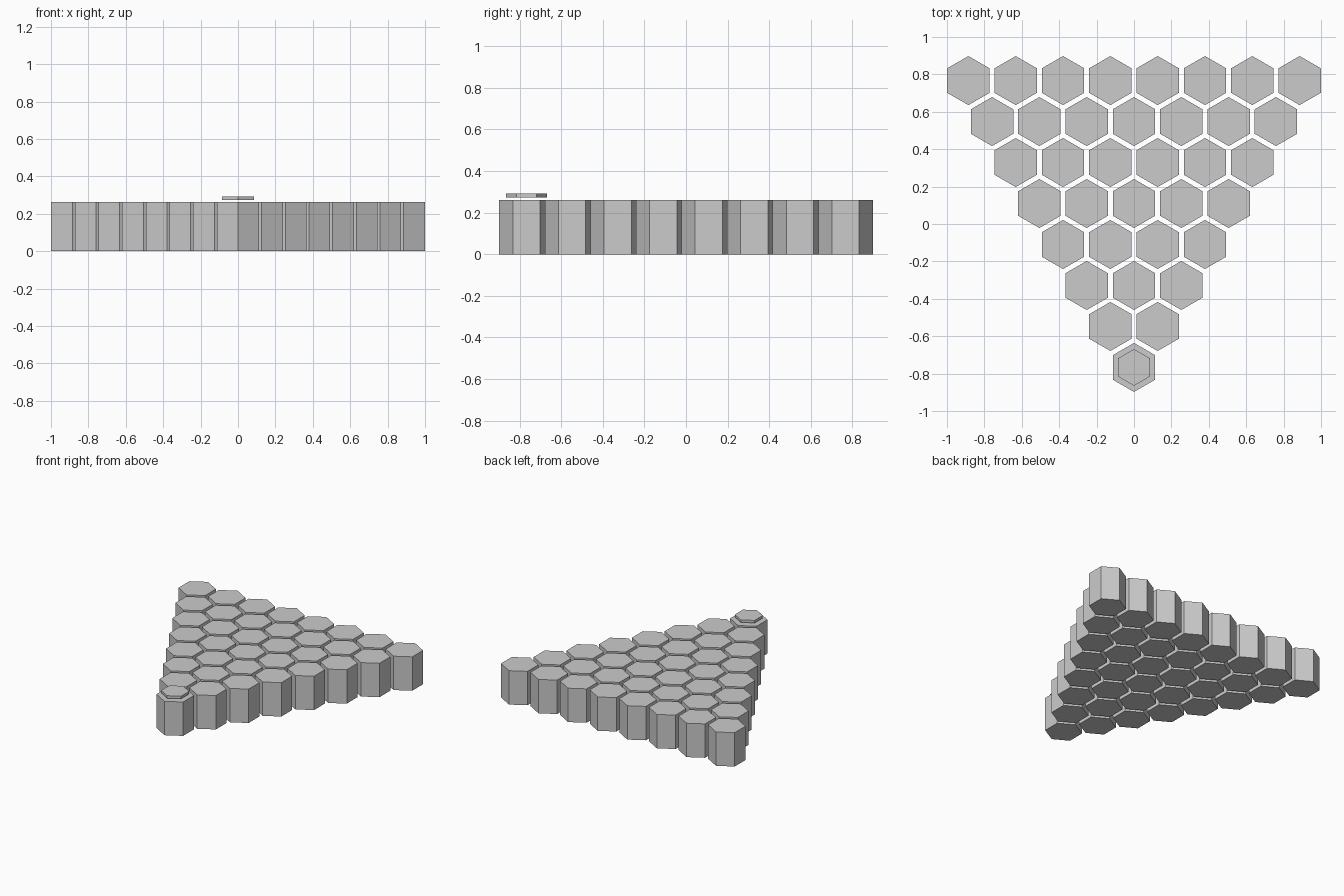
import bpy
from math import sqrt, pi

if "Cube" in bpy.data.objects:
    bpy.data.objects.remove(bpy.data.objects["Cube"])

ROWS = 8
PITCH = 0.253                     # spacing between cell centres
ROW_STEP = PITCH * sqrt(3) / 2
RADIUS = 0.131                    # corner radius of a cell
HEIGHT = 0.262


def hex_prism(name, x, y, z0, z1, r):
    """Hexagonal prism with corners pointing along +y and -y."""
    bpy.ops.mesh.primitive_cylinder_add(
        vertices=6, radius=r, depth=z1 - z0, location=(x, y, (z0 + z1) / 2))
    ob = bpy.context.object
    ob.name = name
    return ob


# Triangular field of hexagonal columns, one at the front to eight at the back
for row in range(ROWS):
    y = (row - (ROWS - 1) / 2) * ROW_STEP
    for col in range(row + 1):
        hex_prism(f"hex_column_{row + 1}_{col + 1}",
                  (col - row / 2) * PITCH, y, 0, HEIGHT, RADIUS)

# Thin plate hovering just above the front column
hex_prism("top_plate", 0, -(ROWS - 1) / 2 * ROW_STEP, 0.273, 0.293, 0.098)
